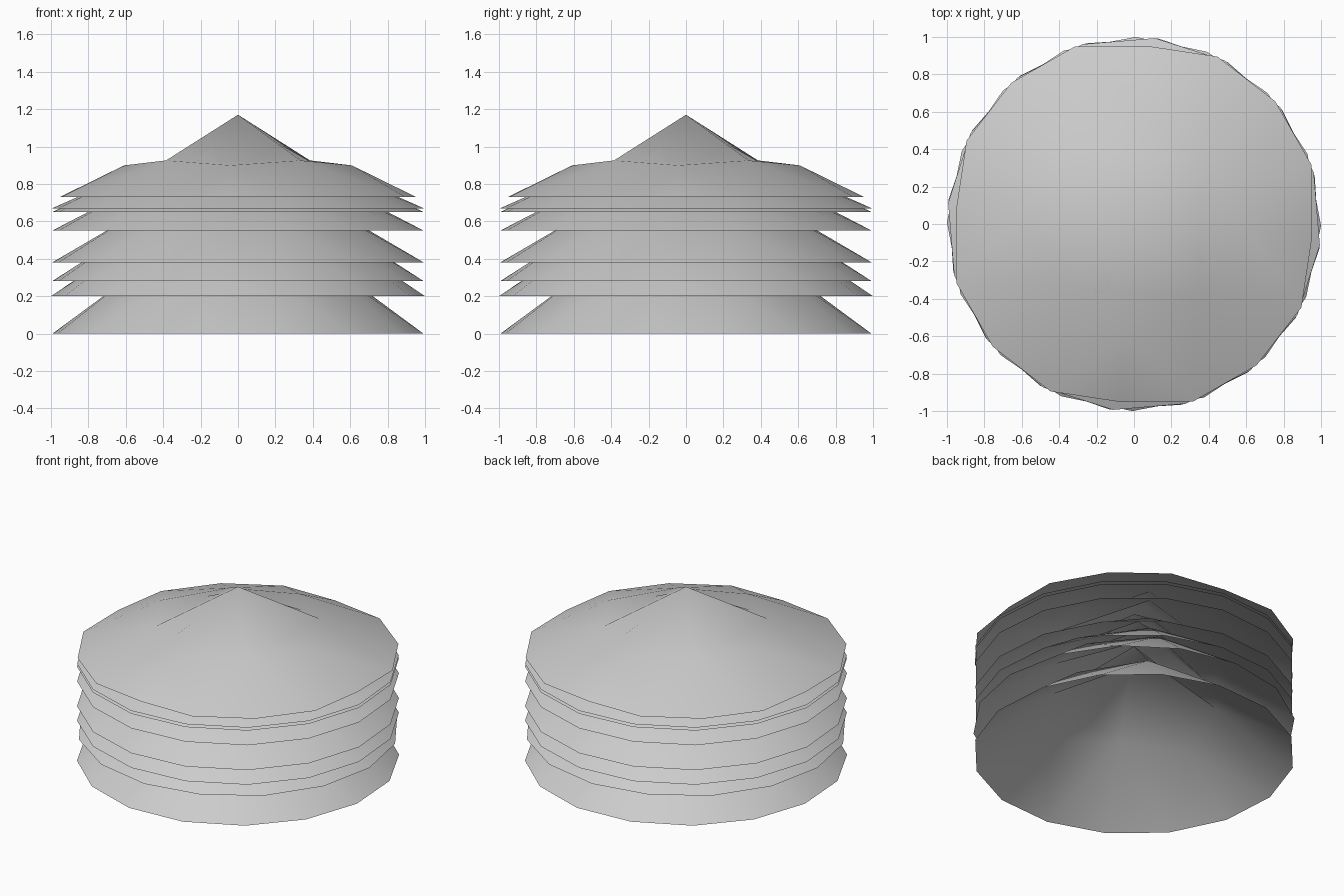
import bpy, bmesh
from math import sin, cos, radians, tau

if "Cube" in bpy.data.objects:
    bpy.data.objects.remove(bpy.data.objects["Cube"])


def tier(name, base_z, axis_radius, height, turn, ring_z):
    """Open, hollow cone skirt: 16-sided rim, coarse eight-point ring, apex.
    axis_radius is the rim radius at the four points nearest the axes."""
    bm = bmesh.new()

    def point(r, angle, z):
        return bm.verts.new((r * cos(angle), r * sin(angle), base_z + z))

    t = radians(turn)
    rim = [point(1.0 if i % 4 else axis_radius, t + tau * i / 16, 0) for i in range(16)]
    ring = [point(0.51, t + tau * i / 8, height * ring_z) if i % 2
            else point(0.61, t + tau * i / 8, height * 0.385) for i in range(8)]
    apex = bm.verts.new((0, 0, base_z + height))

    # Outer skirt: stitch 16 rim points to the 8-point ring
    for i in range(8):
        a, b = ring[i], ring[(i + 1) % 8]
        r0, r1, r2 = rim[2 * i], rim[2 * i + 1], rim[(2 * i + 2) % 16]
        bm.faces.new((r0, r1, a))
        bm.faces.new((r1, b, a))
        bm.faces.new((r1, r2, b))

    # Four-sided peak and the small triangles beside it
    for i in range(1, 8, 2):
        a, mid, b = ring[i], ring[(i + 1) % 8], ring[(i + 2) % 8]
        bm.faces.new((a, mid, b))
        bm.faces.new((a, b, apex))

    mesh = bpy.data.meshes.new(name)
    bm.to_mesh(mesh)
    bm.free()
    for p in mesh.polygons:
        p.use_smooth = True
    bpy.context.collection.objects.link(bpy.data.objects.new(name, mesh))


# Bottom to top: rim height, axis radius, cone height, rotation, ring height share
tiers = [
    (0.00, 1.00, 0.77, 15, 0.49),
    (0.20, 1.00, 0.73, 22, 0.49),
    (0.28, 1.00, 0.68, 16, 0.49),
    (0.38, 1.00, 0.62, 16, 0.49),
    (0.55, 1.00, 0.55, 16, 0.47),
    (0.65, 1.00, 0.48, 16, 0.46),
    (0.67, 1.00, 0.47, 16, 0.46),
    (0.73, 0.955, 0.44, -4, 0.445),
]
for n, args in enumerate(tiers, 1):
    tier(f"skirt_tier_{n}", *args)
